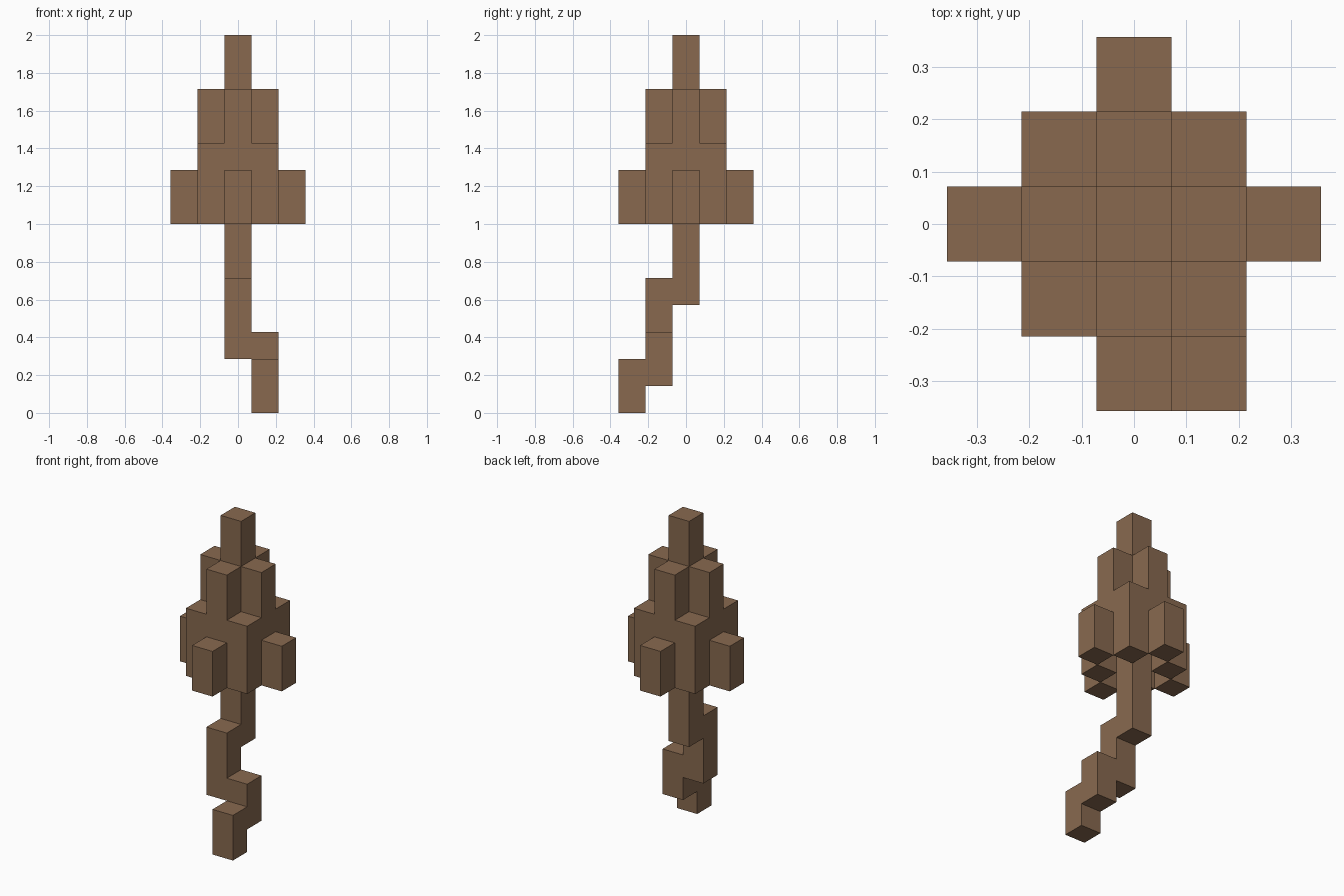
import bpy, bmesh
from mathutils import Vector

cube = bpy.data.objects.get("Cube")
if cube:
    bpy.data.objects.remove(cube, do_unlink=True)

U = 1 / 7  # block size

mat = bpy.data.materials.new("bark_brown")
mat.use_nodes = True
colour = (0.246, 0.141, 0.078, 1)
mat.diffuse_color = colour
bsdf = mat.node_tree.nodes["Principled BSDF"]
bsdf.inputs["Base Color"].default_value = colour
bsdf.inputs["Roughness"].default_value = 0.9

SIDES = [(1, 0), (-1, 0), (0, 1), (0, -1)]
CORNERS = [(x, y) for x in (-1, 1) for y in (-1, 1)]

# Each part is a list of block columns: x, y, bottom, top
parts = {
    # central trunk and its crooked lower end
    "central_stem": [(0, 0, 4, 14)],
    "upper_root": [(0, -1, 2, 5)],
    "middle_root": [(1, -1, 1, 3)],
    "root_tip": [(1, -2, 0, 2)],
    # stepped crown around the trunk
    "crown_sides": [(x, y, 8, 12) for x, y in SIDES],
    "crown_corners": [(x, y, 7, 10) for x, y in CORNERS],
    "outer_lobes": [(2 * x, 2 * y, 7, 9) for x, y in SIDES],
}


def blocks(columns):
    return {(x, y, z) for x, y, low, high in columns for z in range(low, high)}


filled = set().union(*(blocks(c) for c in parts.values()))


def build(name, columns):
    """Make the exposed block faces of one part, merged into large flat faces."""
    bm = bmesh.new()
    for cell in sorted(blocks(columns)):
        centre = Vector(cell) + Vector((0, 0, 0.5))
        for axis in range(3):
            for sign in (-1, 1):
                n = Vector((0, 0, 0))
                n[axis] = sign
                if tuple(int(c + d) for c, d in zip(cell, n)) in filled:
                    continue
                a = Vector((0, 0, 0))
                a[(axis + 1) % 3] = 1
                b = n.cross(a)
                quad = [n + a + b, n - a + b, n - a - b, n + a - b]
                bm.faces.new([bm.verts.new((centre + q / 2) * U) for q in quad])
    bmesh.ops.remove_doubles(bm, verts=bm.verts, dist=0.001)
    bmesh.ops.dissolve_limit(bm, angle_limit=0.01, verts=bm.verts, edges=bm.edges)
    mesh = bpy.data.meshes.new(name)
    bm.to_mesh(mesh)
    bm.free()
    mesh.materials.append(mat)
    bpy.context.collection.objects.link(bpy.data.objects.new(name, mesh))


for part_name, part_columns in parts.items():
    build(part_name, part_columns)
